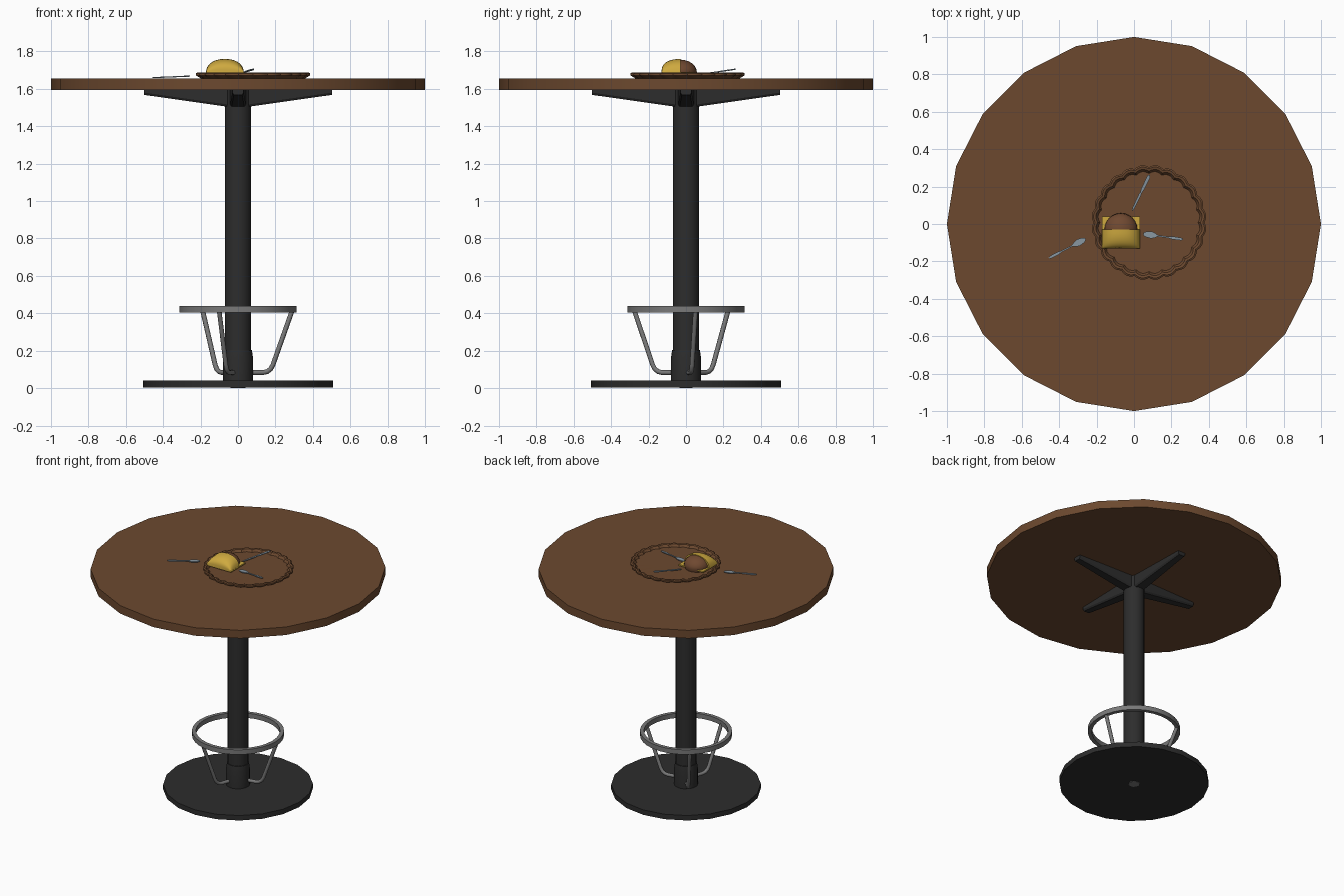
import bpy, bmesh, math
from mathutils import Vector

if "Cube" in bpy.data.objects:
    bpy.data.objects.remove(bpy.data.objects["Cube"])


def mat(name, r, g, b):
    m = bpy.data.materials.new(name)
    m.diffuse_color = (r, g, b, 1)
    m.use_nodes = True
    m.node_tree.nodes["Principled BSDF"].inputs["Base Color"].default_value = m.diffuse_color
    return m


WOOD = mat("brown_wood", 0.15, 0.066, 0.028)
BLACK = mat("black_metal", 0.026, 0.026, 0.026)
GREY = mat("grey_metal", 0.19, 0.19, 0.19)
STEEL = mat("cutlery_steel", 0.25, 0.31, 0.36)
YELLOW = mat("yellow_slice", 0.62, 0.40, 0.05)
BUN = mat("brown_bun", 0.16, 0.066, 0.03)


def finish(name, bm, material, angle=30):
    bmesh.ops.recalc_face_normals(bm, faces=bm.faces)
    me = bpy.data.meshes.new(name)
    bm.to_mesh(me)
    bm.free()
    me.materials.append(material)
    ob = bpy.data.objects.new(name, me)
    bpy.context.collection.objects.link(ob)
    bpy.ops.object.select_all(action='DESELECT')
    ob.select_set(True)
    bpy.context.view_layer.objects.active = ob
    bpy.ops.object.shade_smooth_by_angle(angle=math.radians(angle))
    return ob


def loft(bm, rings, closed=False):
    """Bridge rings of points; cap the ends or join last to first."""
    vs = [[bm.verts.new(p) for p in r] for r in rings]
    n = len(vs[0])
    pairs = list(zip(vs, vs[1:])) + ([(vs[-1], vs[0])] if closed else [])
    for a, b in pairs:
        for i in range(n):
            j = (i + 1) % n
            bm.faces.new((a[i], a[j], b[j], b[i]))
    if not closed:
        bm.faces.new(vs[0])
        bm.faces.new(vs[-1])


def turned(name, profile, sides, material, center=(0, 0), closed=False, wave=None):
    """Revolve (radius, height) pairs; wave adds to the radius by angle."""
    bm = bmesh.new()
    rings = []
    for r, z in profile:
        ring = []
        for i in range(sides):
            a = 2 * math.pi * i / sides
            rr = r + (wave(a) if wave else 0)
            ring.append((center[0] + rr * math.cos(a), center[1] + rr * math.sin(a), z))
        rings.append(ring)
    loft(bm, rings, closed)
    return finish(name, bm, material)


# Table top, column and floor base
turned("table_top", [(1, 1.595), (1, 1.655)], 20, WOOD)
turned("floor_base", [(0.507, 0.003), (0.507, 0.04)], 20, BLACK)
turned("base_bolt", [(0.04, 0), (0.04, 0.01)], 6, GREY)
turned("column", [(0.07, 0.035), (0.07, 1.595)], 20, BLACK)
turned("column_sleeve", [(0.08, 0.04), (0.08, 0.165), (0.074, 0.205)], 20, BLACK)

# Four tapered arms under the top
for k in range(4):
    c, s = [(1, 0), (0, 1), (-1, 0), (0, -1)][k]
    bm = bmesh.new()
    rings = []
    for d, wt, wb, zb in ((0.0, 0.042, 0.034, 1.5), (0.06, 0.042, 0.034, 1.505),
                          (0.503, 0.03, 0.022, 1.568)):
        section = ((-wt, 1.596), (wt, 1.596), (wt, zb + 0.012), (wb, zb),
                   (-wb, zb), (-wt, zb + 0.012))
        rings.append([(d * c - w * s, d * s + w * c, z) for w, z in section])
    loft(bm, rings)
    finish("support_arm", bm, BLACK)

# Foot ring
turned("foot_ring", [(0.312, 0.405), (0.312, 0.44), (0.285, 0.44), (0.285, 0.405)],
       32, GREY, closed=True)


def rod(name, pts, radius, material, sides=8):
    """Round tube swept along points."""
    bm = bmesh.new()
    rings = []
    pts = [Vector(p) for p in pts]
    side = (pts[-1] - pts[0]).cross(Vector((0, 0, 1))).normalized()
    for i, p in enumerate(pts):
        t = (pts[min(i + 1, len(pts) - 1)] - pts[max(i - 1, 0)]).normalized()
        up = side.cross(t).normalized()
        rings.append([p + radius * (side * math.cos(2 * math.pi * j / sides)
                                    + up * math.sin(2 * math.pi * j / sides))
                      for j in range(sides)])
    loft(bm, rings)
    finish(name, bm, material, 50)


# Three bent rods carrying the ring
for deg in (10, 130, 250):
    a = math.radians(deg)
    path = [(0.06, 0.083), (0.135, 0.083), (0.158, 0.088), (0.177, 0.102),
            (0.19, 0.125), (0.294, 0.415)]
    rod("ring_rod", [(r * math.cos(a), r * math.sin(a), z) for r, z in path], 0.013, GREY)

# Plate with a scalloped rim
turned("plate", [(0.25, 1.654), (0.275, 1.656), (0.302, 1.672), (0.302, 1.683),
                 (0.293, 1.687), (0.28, 1.684), (0.268, 1.668), (0.05, 1.666)],
       144, WOOD, (0.08, 0.008), wave=lambda a: 0.012 * abs(math.sin(12 * a)) - 0.006)

# Bun dome
CX, CY = -0.07, -0.03
prof = [(0.08, 1.666), (0.088, 1.69)]
prof += [(0.088 * math.cos(t), 1.69 + 0.066 * math.sin(t))
         for t in [math.radians(d) for d in (15, 30, 45, 60, 75, 87)]]
turned("bun", prof, 24, BUN, (CX, CY))

# Square slice: flat at the back, draped over the front half of the bun
bm = bmesh.new()
loft(bm, [[(x, y, z) for x, y in ((-0.17, -0.13), (0.033, -0.13), (0.033, 0.04), (-0.17, 0.04))]
          for z in (1.68, 1.69)])
finish("slice_flat", bm, YELLOW)


def arch(t, p):
    return max(0.0, 1 - abs(t) ** p) ** (1 / p)


bm = bmesh.new()
N = 12
rings = []
for v in range(9):
    t = math.sin(v / 8 * math.pi / 2)
    h = 0.012 + 0.058 * arch(t, 2.2)
    ring = []
    for u in range(N + 1):
        s = -math.cos(math.pi * u / N)
        ring.append((CX + 0.1015 * s * (1 - 0.07 * arch(s, 2)), CY - 0.1 * t,
                     1.69 + h * arch(s, 2.3)))
    rings.append(ring)
loft(bm, rings)
finish("slice_draped", bm, YELLOW, 40)


def utensil(name, start, end, outline):
    """Thin flat piece; outline gives (fraction of length, half width)."""
    a, b = Vector(start), Vector(end)
    d = b - a
    side = Vector((-d.y, d.x, 0)).normalized()
    up = Vector((0, 0, 0.003))
    bm = bmesh.new()
    rings = []
    for f, w in outline:
        p = a + d * f
        rings.append([p - side * w - up, p + side * w - up, p + side * w + up, p - side * w + up])
    loft(bm, rings)
    finish(name, bm, STEEL)


# Cutlery: slim handle, wide head at the start
head = [(0, 0.006), (0.06, 0.014), (0.2, 0.019), (0.3, 0.012), (0.36, 0.004),
        (0.65, 0.004), (0.75, 0.008), (0.95, 0.007), (1, 0.003)]
utensil("spoon", (-0.26, -0.08, 1.668), (-0.455, -0.182, 1.66), head)
utensil("fork", (0.05, -0.053, 1.674), (0.262, -0.082, 1.682), head)
utensil("knife", (-0.01, 0.07, 1.676), (0.083, 0.262, 1.705),
        [(0, 0.002), (0.1, 0.006), (0.45, 0.007), (0.5, 0.004), (0.6, 0.008),
         (0.95, 0.009), (1, 0.004)])
